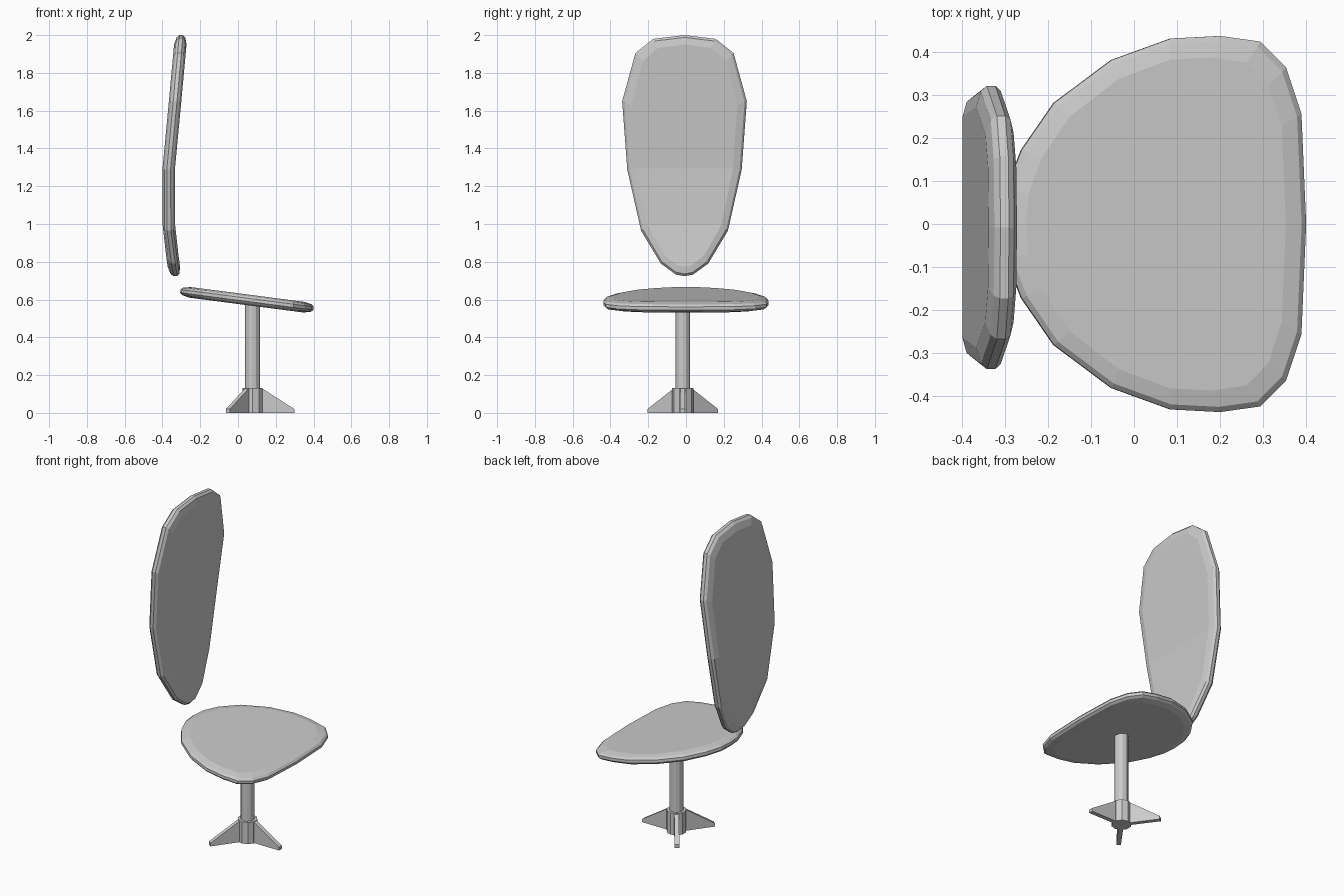
import bpy, bmesh, math

if "Cube" in bpy.data.objects:
    bpy.data.objects.remove(bpy.data.objects["Cube"])


def finish(bm, name):
    bmesh.ops.recalc_face_normals(bm, faces=bm.faces)
    me = bpy.data.meshes.new(name)
    bm.to_mesh(me)
    bm.free()
    ob = bpy.data.objects.new(name, me)
    bpy.context.collection.objects.link(ob)
    return ob


def pad(name, half, thick, place):
    """Cushion with a chamfered rim; half is the (u, v >= 0) outline, tip to tip."""
    outline = half + [(u, -v) for u, v in half[-2:0:-1]]
    n = len(outline)
    u_mid = (half[0][0] + half[-1][0]) / 2
    u_half = abs(half[-1][0] - half[0][0]) / 2
    v_half = max(v for _, v in half)
    h = thick / 2
    bm = bmesh.new()
    rings = []
    for off, inset in [(-h, .05), (-.7 * h, .012), (-.3 * h, 0),
                       (.3 * h, 0), (.7 * h, .012), (h, .05)]:
        su, sv = 1 - inset / u_half, 1 - inset / v_half
        rings.append([bm.verts.new(place(u_mid + (u - u_mid) * su, v * sv, off))
                      for u, v in outline])
    # rim
    for a, b in zip(rings, rings[1:]):
        for i in range(n):
            j = (i + 1) % n
            bm.faces.new((a[i], a[j], b[j], b[i]))
    # faces as cross strips, so they follow the bend
    m = len(half) - 1
    for r in (rings[0], rings[-1]):
        bm.faces.new((r[0], r[1], r[n - 1]))
        for i in range(1, m - 1):
            bm.faces.new((r[i], r[i + 1], r[n - i - 1], r[n - i]))
        bm.faces.new((r[m - 1], r[m], r[m + 1]))
    return finish(bm, name)


# Seat: tilted down toward +x
seat_half = [(-.305, 0), (-.298, .08), (-.263, .172), (-.187, .282), (-.053, .382),
             (.085, .432), (.2, .438), (.293, .425), (.353, .365), (.389, .257), (.4, 0)]
pad("seat", seat_half, .056, lambda u, v, o: (u + .13 * o, v, .605 - .13 * u + o))

# Backrest: bent along its height
bend = [(.7, -.328), (.79, -.342), (.97, -.366), (1.29, -.367), (1.65, -.333), (2.01, -.3)]


def bend_x(z):
    for (z0, x0), (z1, x1) in zip(bend, bend[1:]):
        if z <= z1:
            return x0 + (x1 - x0) * (z - z0) / (z1 - z0)
    return bend[-1][1]


back_half = [(.724, 0), (.732, .045), (.79, .125), (.965, .23), (1.288, .303),
             (1.65, .33), (1.905, .26), (1.98, .165), (2.0, 0)]
pad("backrest", back_half, .066, lambda u, v, o: (bend_x(u) + o, v - .008, u))

# Post and collar
CX, CY = .077, -.017


def cylinder(name, radius, z0, z1, sides):
    bpy.ops.mesh.primitive_cylinder_add(vertices=sides, radius=radius, depth=z1 - z0,
                                        location=(CX, CY, (z0 + z1) / 2))
    bpy.context.object.name = name


cylinder("post", .039, .05, .595, 12)
cylinder("collar", .056, 0, .132, 10)

# Three fin feet
fin = [(.02, 0), (.222, 0), (.222, .02), (.05, .13), (.02, .13)]
for k, deg in enumerate((0, 126, -126)):
    bm = bmesh.new()
    sides = [[bm.verts.new((r, t, z)) for r, z in fin] for t in (-.013, .013)]
    for s in sides:
        bm.faces.new(s)
    for i in range(len(fin)):
        j = (i + 1) % len(fin)
        bm.faces.new((sides[0][i], sides[0][j], sides[1][j], sides[1][i]))
    foot = finish(bm, f"foot_{k + 1}")
    foot.location = (CX, CY, 0)
    foot.rotation_euler.z = math.radians(deg)
